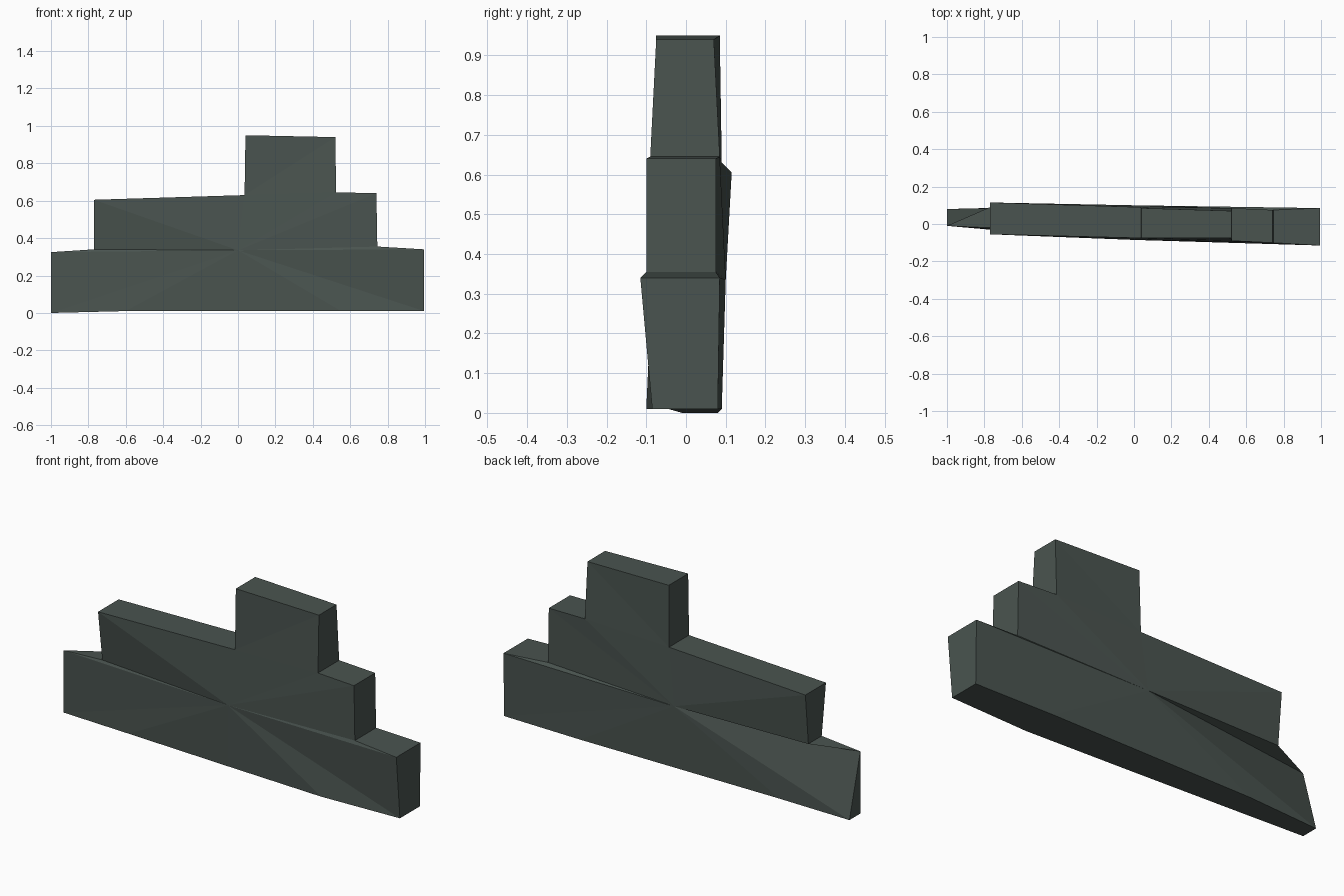
import bpy, bmesh

if "Cube" in bpy.data.objects:
    bpy.data.objects.remove(bpy.data.objects["Cube"])

mat = bpy.data.materials.new("dark_green_grey")
mat.diffuse_color = (0.068, 0.088, 0.079, 1)
mat.use_nodes = True
mat.node_tree.nodes["Principled BSDF"].inputs["Base Color"].default_value = mat.diffuse_color

# stepped outline, clockwise from lower left: x, z, front y, back y
outline = [
    (-1.00, 0.000, -0.01, 0.08),
    (-1.00, 0.325, -0.01, -0.01),   # left end pinches to a point
    (-0.77, 0.340, -0.02, 0.09),
    (-0.77, 0.605, -0.055, 0.115),
    (0.035, 0.630, -0.075, 0.09),
    (0.04, 0.950, -0.075, 0.085),   # tower top
    (0.52, 0.940, -0.075, 0.07),
    (0.525, 0.645, -0.09, 0.085),
    (0.74, 0.640, -0.10, 0.075),
    (0.745, 0.355, -0.10, 0.075),
    (0.995, 0.340, -0.115, 0.085),
    (0.995, 0.010, -0.085, 0.08),
    (0.55, 0.010, -0.10, 0.09),
    (0.00, 0.010, -0.075, 0.09),
    (-0.60, 0.010, -0.045, 0.09),
]
hub = (0.0, 0.335, -0.085, 0.10)

bm = bmesh.new()
n = len(outline)
front = [bm.verts.new((x, f, z)) for x, z, f, b in outline]
back = [bm.verts.new((x, b, z)) for x, z, f, b in outline]
back[1] = front[1]
bm.verts.ensure_lookup_table()

# broad faces: a fan around the hub, plus the raised tower
for ring, y in ((front, hub[2]), (back, hub[3])):
    centre = bm.verts.new((hub[0], y, hub[1]))
    base = ring[:5] + ring[7:]
    for i in range(len(base)):
        bm.faces.new((centre, base[i], base[(i + 1) % len(base)]))
    bm.faces.new((ring[4], ring[5], ring[6]))
    bm.faces.new((ring[4], ring[6], ring[7]))

# edge walls joining front to back
for i in range(n):
    j = (i + 1) % n
    quad = list(dict.fromkeys((front[i], front[j], back[j], back[i])))
    bm.faces.new(quad)

# clean up the unused pinched vertex, and orient outwards
bmesh.ops.delete(bm, geom=[v for v in bm.verts if not v.link_faces], context='VERTS')
bmesh.ops.recalc_face_normals(bm, faces=bm.faces)

mesh = bpy.data.meshes.new("stepped_slab")
bm.to_mesh(mesh)
bm.free()
mesh.materials.append(mat)
bpy.context.collection.objects.link(bpy.data.objects.new("stepped_slab", mesh))
